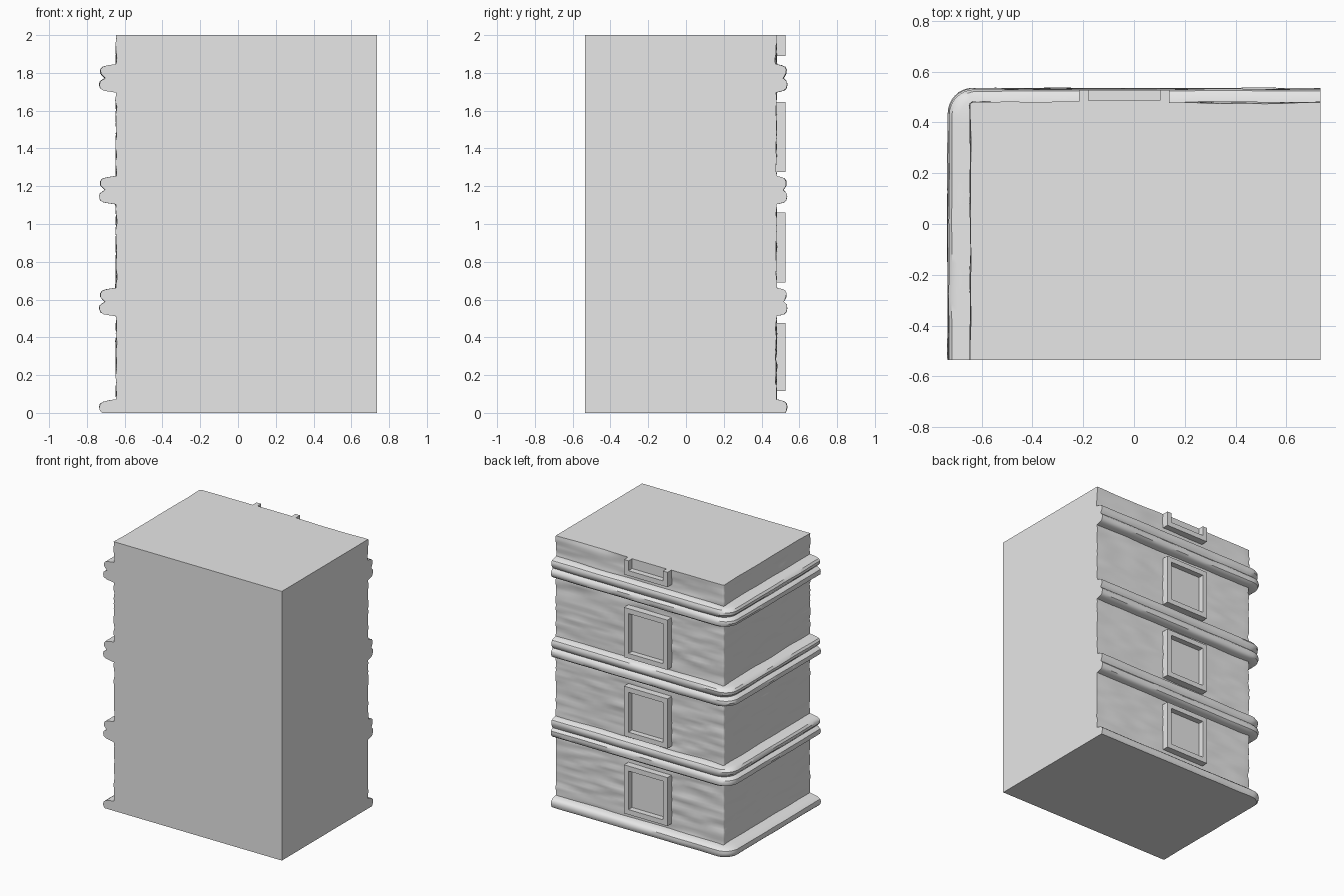
import bpy, bmesh, math
from mathutils import Vector, noise

cube = bpy.data.objects.get("Cube")
if cube:
    bpy.data.objects.remove(cube)

# Wall planes and how far the mouldings stand out of them
LEFT, RIGHT, FRONT, BACK = -0.645, 0.735, -0.535, 0.478
OUT_X, OUT_Y = 0.09, 0.057

stone = bpy.data.materials.new("plain grey")
stone.diffuse_color = (0.8, 0.8, 0.8, 1)
stone.use_nodes = True
stone.node_tree.nodes["Principled BSDF"].inputs["Base Color"].default_value = (0.8, 0.8, 0.8, 1)


def finish(name, bm):
    bmesh.ops.recalc_face_normals(bm, faces=bm.faces)
    mesh = bpy.data.meshes.new(name)
    bm.to_mesh(mesh)
    bm.free()
    obj = bpy.data.objects.new(name, mesh)
    bpy.context.collection.objects.link(obj)
    mesh.materials.append(stone)
    return obj


def smooth(obj, angle=35):
    bpy.ops.object.select_all(action="DESELECT")
    obj.select_set(True)
    bpy.context.view_layer.objects.active = obj
    bpy.ops.object.shade_smooth_by_angle(angle=math.radians(angle))


def outline(z, out, radius, rough):
    """Path along the back wall, round the corner and down the side wall."""
    x, y = LEFT - OUT_X * out, BACK + OUT_Y * out
    steps, turns = 30, 8
    path = []
    for i in range(steps):
        path.append((RIGHT + (x + radius - RIGHT) * i / steps, y, 0, 1))
    for i in range(turns + 1):
        a = math.pi / 2 * (1 + i / turns)
        c, s = math.cos(a), math.sin(a)
        path.append((x + radius + radius * c, y - radius + radius * s, c, s))
    for i in range(1, steps + 1):
        path.append((x, y - radius + (FRONT - y + radius) * i / steps, -1, 0))
    points = []
    for px, py, nx, ny in path:
        # Horizontal streaks: slow along the wall, quick going up
        d = rough * noise.noise(Vector((px * 5, py * 5, z * 28)))
        points.append(Vector((px + nx * d, py + ny * d, z)))
    return points


def loft(name, profile, radius, rough, inner):
    """Stack outlines given as (height, stand-out) and close them with inner corners."""
    bm = bmesh.new()
    rings = []
    for z, out in profile:
        pts = outline(z, out, radius, rough)
        pts += [Vector((x, y, z)) for x, y in inner]
        rings.append([bm.verts.new(p) for p in pts])
    for low, high in zip(rings, rings[1:]):
        for i in range(len(low)):
            j = (i + 1) % len(low)
            bm.faces.new((low[i], low[j], high[j], high[i]))
    bm.faces.new(rings[0])
    bm.faces.new(rings[-1])
    obj = finish(name, bm)
    smooth(obj)
    return obj


# Main block with faintly streaked back and side walls
loft("main_block", [(i / 50, 0) for i in range(101)], 0.012, 0.008, [(RIGHT, FRONT)])

# Rounded mouldings wrapping the two decorated walls
backing = [(LEFT + 0.01, FRONT), (LEFT + 0.01, BACK - 0.01), (RIGHT, BACK - 0.01)]
double = [(-0.077, -0.05), (-0.071, 0.4), (-0.066, 0.72), (-0.055, 0.93), (-0.035, 1),
          (-0.018, 0.96), (-0.006, 0.78), (0, 0.66), (0.008, 0.76), (0.025, 0.92),
          (0.045, 0.93), (0.06, 0.8), (0.068, 0.5), (0.075, -0.05)]
single = [(0, 0.82), (0.01, 0.93), (0.03, 1), (0.048, 0.96), (0.06, 0.75),
          (0.067, 0.4), (0.073, -0.05)]
loft("base_moulding", single, 0.1, 0.004, backing)
for name, height in (("lower", 0.588), ("middle", 1.18), ("upper", 1.772)):
    loft(name + "_moulding", [(height + z, out) for z, out in double], 0.1, 0.004, backing)


def add_box(bm, x0, x1, y0, y1, z0, z1):
    verts = bmesh.ops.create_cube(bm, size=1)["verts"]
    for v in verts:
        v.co = Vector(((x0 + x1) / 2 + v.co.x * (x1 - x0),
                       (y0 + y1) / 2 + v.co.y * (y1 - y0),
                       (z0 + z1) / 2 + v.co.z * (z1 - z0)))


def window(name, z0, z1, closed=True):
    x0, x1, bar = -0.217, 0.14, 0.037
    y0, y1 = BACK - 0.01, 0.528
    bm = bmesh.new()
    add_box(bm, x0, x0 + bar, y0, y1, z0, z1)
    add_box(bm, x1 - bar, x1, y0, y1, z0, z1)
    add_box(bm, x0 + bar, x1 - bar, y0, y1, z0, z0 + bar)
    if closed:
        add_box(bm, x0 + bar, x1 - bar, y0, y1, z1 - bar, z1)
    finish(name + "_window_frame", bm)
    # Recessed pane
    bm = bmesh.new()
    add_box(bm, x0 + bar, x1 - bar, y0 + 0.01, BACK + 0.008, z0 + bar, z1 - (bar if closed else 0))
    finish(name + "_window_pane", bm)


# Three whole windows and one cut open by the flat top
window("lower", 0.115, 0.475)
window("middle", 0.69, 1.06)
window("upper", 1.275, 1.645)
window("top", 1.89, 2.0, closed=False)
